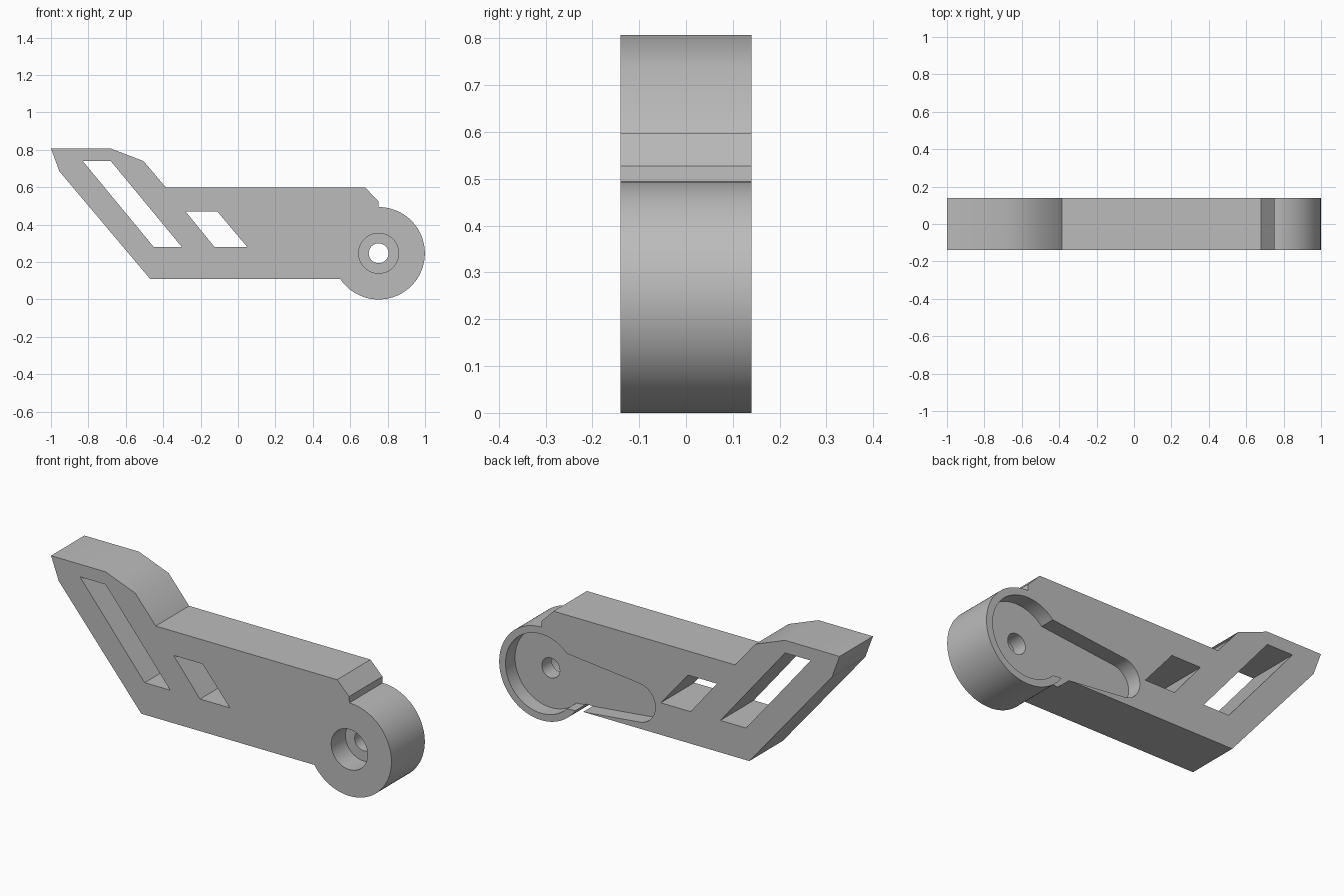
import bpy, bmesh
from math import sin, cos, pi, radians, asin, atan2

cube = bpy.data.objects.get("Cube")
if cube:
    bpy.data.objects.remove(cube, do_unlink=True)

HALF = 0.14                      # half thickness of the arm
HUB_X, HUB_Z, HUB_R = 0.752, 0.247, 0.247


def arc(cx, cz, r, start, end, steps):
    """Points along an arc in the XZ plane, angles in radians."""
    angles = [start + (end - start) * i / steps for i in range(steps + 1)]
    return [(cx + r * cos(a), cz + r * sin(a)) for a in angles]


def extrude(name, profile, y0, y1):
    """Solid made from an XZ profile running from y0 to y1."""
    bm = bmesh.new()
    face = bm.faces.new([bm.verts.new((x, y0, z)) for x, z in profile])
    new = bmesh.ops.extrude_face_region(bm, geom=[face])["geom"]
    moved = [v for v in new if isinstance(v, bmesh.types.BMVert)]
    bmesh.ops.translate(bm, verts=moved, vec=(0, y1 - y0, 0))
    bmesh.ops.recalc_face_normals(bm, faces=bm.faces)
    mesh = bpy.data.meshes.new(name)
    bm.to_mesh(mesh)
    bm.free()
    obj = bpy.data.objects.new(name, mesh)
    bpy.context.collection.objects.link(obj)
    return obj


def cut(target, name, profile, y0, y1):
    """Subtract an extruded profile from the target."""
    cutter = extrude(name, profile, y0, y1)
    cutter.hide_render = True
    mod = target.modifiers.new(name, "BOOLEAN")
    mod.operation, mod.solver, mod.object = "DIFFERENCE", "EXACT", cutter
    bpy.ops.object.modifier_apply(modifier=name)
    bpy.data.objects.remove(cutter, do_unlink=True)


# Arm outline: bent lever with a round hub at one end
join = asin((0.11 - HUB_Z) / HUB_R)
outline = [(-0.47, 0.11), (-0.955, 0.685), (-1.0, 0.807), (-0.68, 0.807),
           (-0.505, 0.74), (-0.385, 0.598), (0.68, 0.598), (0.75, 0.527)]
outline += arc(HUB_X, HUB_Z, HUB_R, pi / 2, -pi - join, 64)
arm = extrude("lever_arm", outline, -HALF, HALF)
bpy.context.view_layer.objects.active = arm
arm.select_set(True)

# Slanted windows through the arm
windows = {
    "long_window": [(-0.83, 0.74), (-0.68, 0.74), (-0.30, 0.28), (-0.45, 0.28)],
    "short_window": [(-0.28, 0.47), (-0.11, 0.47), (0.05, 0.28), (-0.125, 0.28)],
}
for name, profile in windows.items():
    cut(arm, name, profile, -1, 1)

# Back pocket: round seat with a tapered, round-ended slot
kink = atan2(0.147, -0.15)
pocket = arc(HUB_X, HUB_Z, 0.21, -kink, kink, 64)
pocket += arc(0.185, HUB_Z, 0.103, radians(97), radians(263), 24)
cut(arm, "horn_pocket", pocket, HALF - 0.08, 1)

# Front counterbore and the axle hole
cut(arm, "counterbore", arc(HUB_X, HUB_Z, 0.107, 0, 2 * pi, 48)[:-1], -1, -0.02)
cut(arm, "axle_hole", arc(HUB_X, HUB_Z, 0.053, 0, 2 * pi, 32)[:-1], -1, 1)

# Plain grey finish
grey = bpy.data.materials.new("plain_grey")
grey.use_nodes = True
colour = (0.5, 0.5, 0.5, 1)
grey.diffuse_color = colour
grey.node_tree.nodes["Principled BSDF"].inputs["Base Color"].default_value = colour
arm.data.materials.clear()
arm.data.materials.append(grey)

bpy.ops.object.shade_smooth_by_angle(angle=radians(35))
